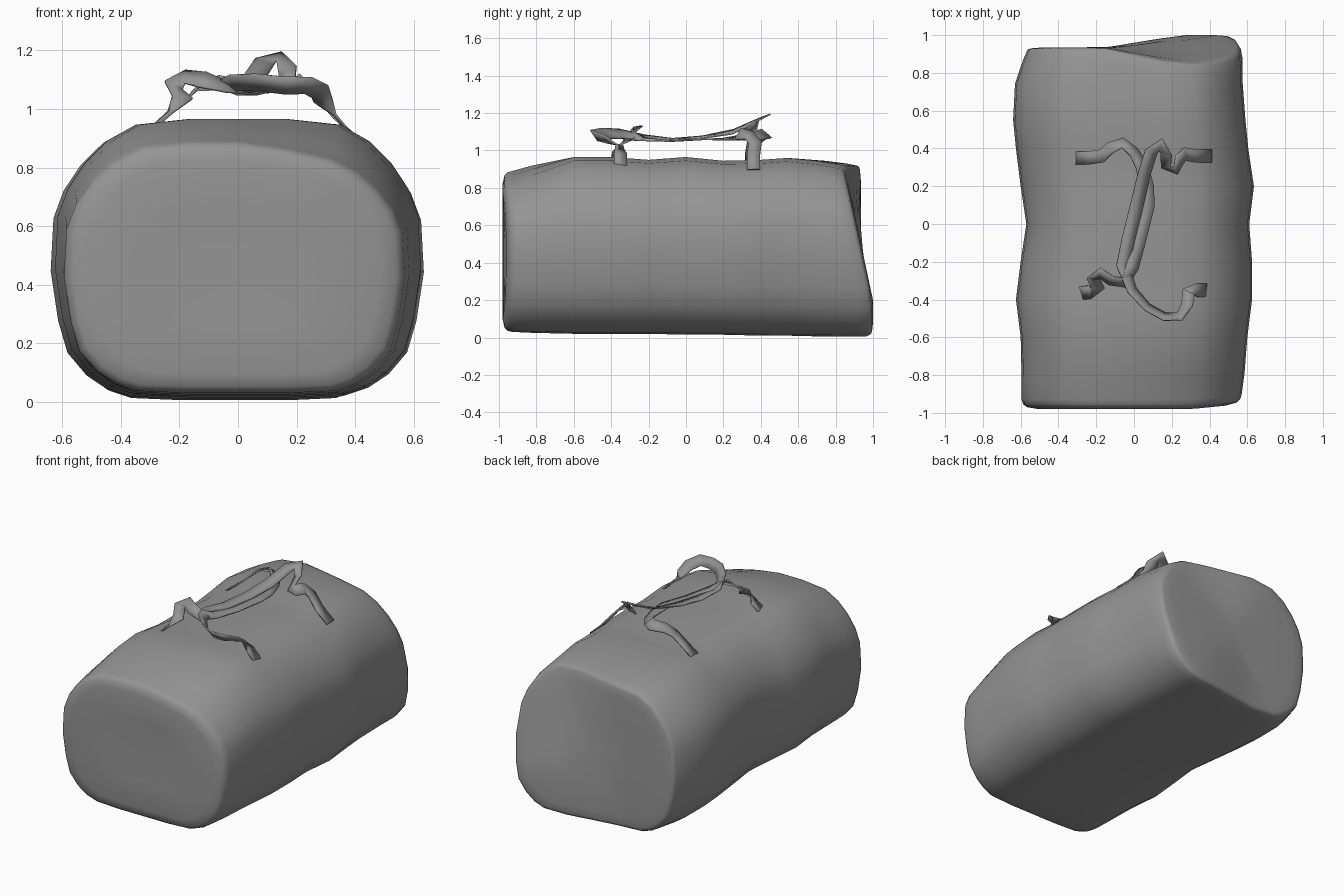
import bpy, bmesh, math
from mathutils import Vector

cube = bpy.data.objects.get("Cube")
if cube:
    bpy.data.objects.remove(cube, do_unlink=True)

fabric = bpy.data.materials.new("grey fabric")
fabric.use_nodes = True
GREY = (0.3, 0.3, 0.3, 1)
fabric.diffuse_color = GREY
fabric.node_tree.nodes["Principled BSDF"].inputs["Base Color"].default_value = GREY


def finish(name, bm, angle):
    bmesh.ops.recalc_face_normals(bm, faces=bm.faces)
    mesh = bpy.data.meshes.new(name)
    bm.to_mesh(mesh)
    bm.free()
    mesh.materials.append(fabric)
    obj = bpy.data.objects.new(name, mesh)
    bpy.context.collection.objects.link(obj)
    bpy.ops.object.select_all(action='DESELECT')
    obj.select_set(True)
    bpy.context.view_layer.objects.active = obj
    bpy.ops.object.shade_smooth_by_angle(angle=math.radians(angle))
    return obj


# Half cross-section, bottom centre to top centre: share of half width, share of height
HALF = [(0, 0), (.3, 0), (.58, .008), (.7, .035), (.81, .085), (.91, .165), (.96, .28),
        (1, .46), (.985, .65), (.93, .75), (.84, .84), (.72, .92), (.56, .98), (.28, 1), (0, 1)]
PROFILE = HALF + [(-x, z) for x, z in HALF[-2:0:-1]]

# Stations along the bag: y, left-hand edge, right-hand edge, bottom, top
STATIONS = [(-.93, -.595, .57, .03, .89), (-.82, -.595, .585, .025, .92),
            (-.6, -.6, .6, .02, .965), (-.4, -.625, .625, .02, .965),
            (-.2, -.6, .625, .02, .95), (0, -.57, .61, .015, .965),
            (.2, -.6, .635, .015, .945), (.4, -.625, .605, .01, .95),
            (.55, -.64, .59, .01, .96), (.75, -.63, .575, .005, .945),
            (.87, -.59, .575, .005, .93), (.92, -.57, .565, .005, .92)]


def end_shift(x, y, z):
    """Lean and sag of the two end panels."""
    if y > .5:
        weight = min(1, (y - .5) / .4)
        side = max(0, min(1, (x + .15) / .4))
        lean = .055 - .15 * max(0, z - .2) / .7
        return weight * (side * lean + (1 - side) * -.01)
    if y < -.8:
        return .03 * max(0, x - .3) / .3
    return 0


def ring(bm, station, scale=1.0, y=None):
    sy, left, right, low, high = station
    y = sy if y is None else y
    mid = (low + high) / 2
    verts = []
    for px, pz in PROFILE:
        x = px * (right if px > 0 else -left) * scale
        z = mid + (low + pz * (high - low) - mid) * scale
        # the front left-hand shoulder droops towards the end panel
        if y < -.6 and x > 0:
            z -= .05 * min(1, x / .3) * max(0, z - .5) / .45 * min(1, (-.6 - y) / .3)
        verts.append(bm.verts.new((x, y + end_shift(x, y, z), z)))
    return verts


# Bag body with softly domed ends
bm = bmesh.new()
first, last = STATIONS[0], STATIONS[-1]
rings = [ring(bm, first, s, y) for s, y in ((.45, -.975), (.85, -.98), (.95, -.97), (.985, -.955))]
rings += [ring(bm, s) for s in STATIONS]
rings += [ring(bm, last, s, y) for s, y in ((.985, .935), (.95, .94), (.85, .945), (.45, .94))]
count = len(PROFILE)
for a, b in zip(rings, rings[1:]):
    for i in range(count):
        j = (i + 1) % count
        bm.faces.new((a[i], a[j], b[j], b[i]))
for end, y in ((rings[0], -.97), (rings[-1], .945)):
    centre = bm.verts.new((0, y, .47))
    for i in range(count):
        bm.faces.new((end[i], end[(i + 1) % count], centre))
finish("bag_body", bm, 50)


# Handle straps: flat ribbons along a path of (x, y, z, tilt in degrees)
def strap(name, path, width=.07):
    pts = [Vector(p[:3]) for p in path]
    bm = bmesh.new()
    rows = []
    for i, p in enumerate(pts):
        along = (pts[min(i + 1, len(pts) - 1)] - pts[max(i - 1, 0)]).normalized()
        across = along.cross(Vector((0, 0, 1))).normalized()
        normal = across.cross(along)
        t = math.radians(path[i][3])
        side = (across * math.cos(t) + normal * math.sin(t)) * width / 2
        rows.append((bm.verts.new(p - side), bm.verts.new(p + side)))
    for a, b in zip(rows, rows[1:]):
        bm.faces.new((a[0], a[1], b[1], b[0]))
    obj = finish(name, bm, 40)
    thick = obj.modifiers.new("thickness", 'SOLIDIFY')
    thick.thickness = .008
    thick.offset = 0


strap("left_handle", [
    (.41, .36, .90, 0), (.33, .36, .97, 0), (.27, .37, 1.04, 10), (.24, .34, 1.08, 40),
    (.22, .28, 1.09, 55), (.17, .30, 1.08, 50), (.17, .37, 1.13, 40), (.14, .42, 1.18, 25),
    (.09, .38, 1.16, 20), (.05, .25, 1.10, 20), (.01, .08, 1.07, 10), (-.03, -.08, 1.06, 5),
    (-.06, -.22, 1.07, 20), (-.01, -.35, 1.09, 45), (.07, -.44, 1.09, 55),
    (.16, -.49, 1.08, 55), (.24, -.49, 1.08, 50), (.28, -.43, 1.06, 35),
    (.29, -.36, 1.03, 10), (.33, -.35, .98, 0), (.39, -.35, .91, 0)])

strap("right_handle", [
    (-.32, .35, .92, 0), (-.24, .35, .98, 0), (-.17, .36, 1.04, 15), (-.13, .40, 1.08, 30),
    (-.06, .43, 1.09, 40), (.00, .38, 1.08, 40), (.04, .31, 1.07, 20), (.07, .2, 1.06, 5),
    (.075, .1, 1.06, 0), (.03, -.08, 1.05, 0), (-.01, -.23, 1.06, 10), (-.05, -.31, 1.08, 40),
    (-.12, -.30, 1.10, 45), (-.18, -.26, 1.11, 40), (-.22, -.28, 1.08, 35),
    (-.19, -.34, 1.04, 10), (-.23, -.36, .99, 0), (-.31, -.37, .92, 0)])
